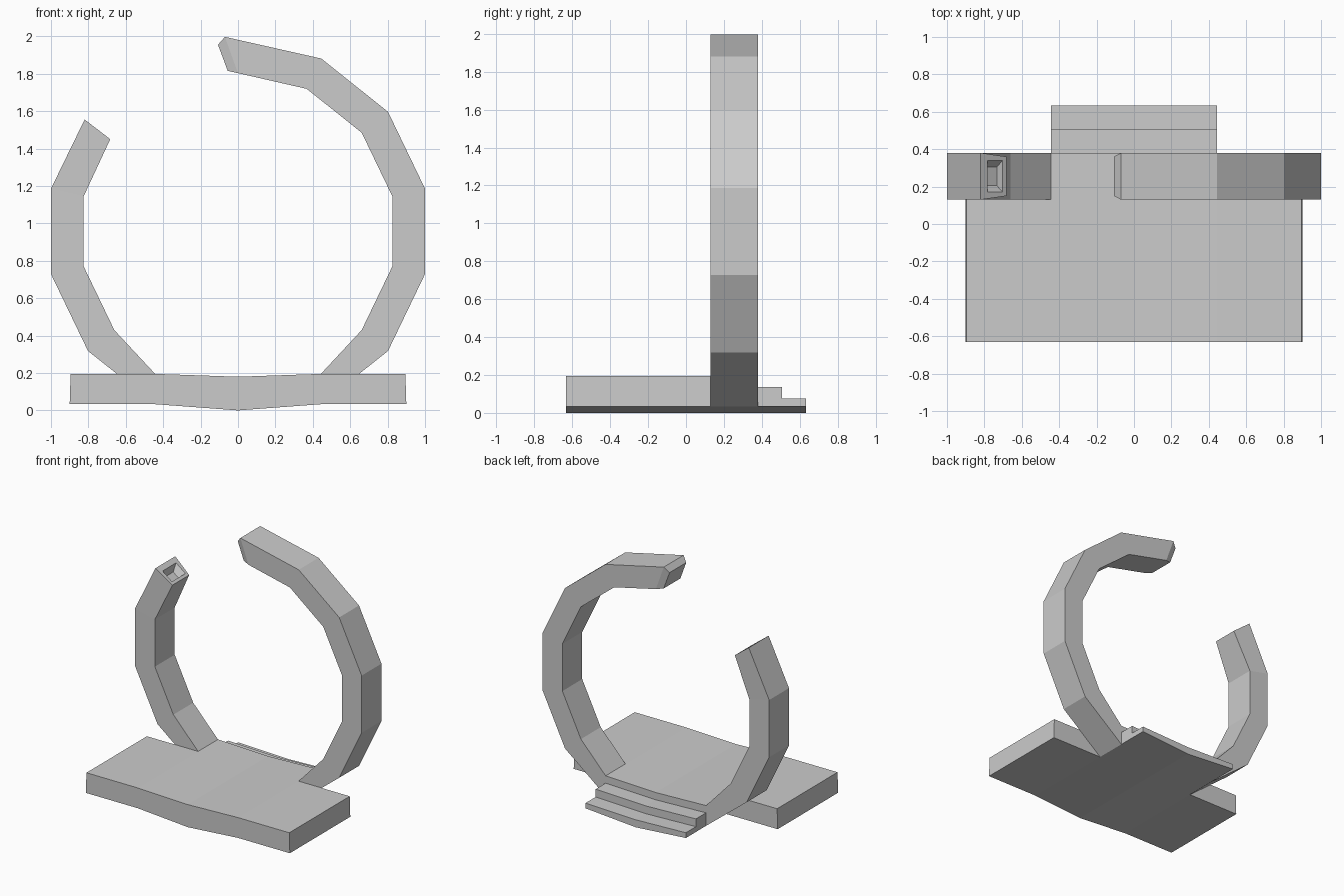
import bpy, bmesh, math
from mathutils import Vector

if "Cube" in bpy.data.objects:
    bpy.data.objects.remove(bpy.data.objects["Cube"])


def make_loft(name, sections, closed=True, cap_start=False, cap_end=False, extra=()):
    """Skin a list of equal-length point loops; extra = index loops (section, points) to fill."""
    bm = bmesh.new()
    rows = [[bm.verts.new(p) for p in s] for s in sections]
    n = len(rows[0])
    for a, b in zip(rows, rows[1:]):
        for i in range(n if closed else n - 1):
            j = (i + 1) % n
            bm.faces.new((a[i], a[j], b[j], b[i]))
    if cap_start:
        bm.faces.new(rows[0])
    if cap_end:
        bm.faces.new(rows[-1])
    for s, idx in extra:
        bm.faces.new([rows[s][i] for i in idx])
    bmesh.ops.recalc_face_normals(bm, faces=bm.faces)
    me = bpy.data.meshes.new(name)
    bm.to_mesh(me)
    bm.free()
    ob = bpy.data.objects.new(name, me)
    bpy.context.collection.objects.link(ob)
    return ob


FRONT, RING_F, RING_B = -0.632, 0.13, 0.38
YC, HALF = 0.255, 0.125
CZ, R_OUT, R_IN = 0.957, 1.0257, 0.846


# Bowed middle of the base, with two steps at the back
def stair(x, bottom, dz):
    prof = [(FRONT, bottom), (FRONT, 0.195 + dz), (RING_B, 0.195 + dz),
            (RING_B, 0.137 + dz), (0.507, 0.137 + dz), (0.507, 0.075 + dz),
            (0.634, 0.075 + dz), (0.634, bottom), (RING_B, bottom)]
    return [(x, y, z) for y, z in prof]


make_loft("base_middle_with_steps",
          [stair(-0.443, 0.033, 0), stair(0, 0.0, -0.015), stair(0.443, 0.033, 0)],
          extra=[(0, range(3, 9)), (2, range(3, 9))])

# Side wings of the base
for side, s in (("left", -1), ("right", 1)):
    def wing(x0, x1):
        return [(s * x0, FRONT, 0.033), (s * x1, FRONT, 0.195),
                (s * x1, RING_F, 0.195), (s * x0, RING_F, 0.033)]
    make_loft("base_wing_" + side, [wing(0.443, 0.443), wing(0.9, 0.895)], cap_end=True)


# Ring arms: rectangular cross-sections along a 14-sided circle
def section(outer, inner, ho=HALF, hi=HALF):
    return [(outer[0], YC - ho, outer[1]), (outer[0], YC + ho, outer[1]),
            (inner[0], YC + hi, inner[1]), (inner[0], YC - hi, inner[1])]


def ring_section(k, s):
    a = math.radians(-90 + 360 / 14 * k)
    c, d = math.cos(a), math.sin(a)
    return section((s * R_OUT * c, CZ + R_OUT * d), (s * R_IN * c, CZ + R_IN * d))


def root(s):
    return section((s * 0.443, 0.033), (s * 0.443, 0.195))


# Long right arm with a tapered tip
make_loft("ring_arm_right",
          [root(1)] + [ring_section(k, 1) for k in range(2, 7)]
          + [section((-0.07, 1.997), (0.0, 1.803)),
             section((-0.107, 1.955), (-0.055, 1.815), 0.105, 0.105)],
          cap_end=True)

# Short left arm with a socket recessed in its end
outer, inner = Vector((-0.82, 1.555)), Vector((-0.683, 1.45))
sink = Vector((-0.02, -0.045))
make_loft("ring_arm_left",
          [root(-1)] + [ring_section(k, -1) for k in range(2, 5)]
          + [section(outer, inner, HALF, 0.105),
             section(outer.lerp(inner, 0.26), outer.lerp(inner, 0.86), 0.085, 0.085),
             section(outer.lerp(inner, 0.4) + sink, outer.lerp(inner, 0.78) + sink, 0.05, 0.05)],
          cap_end=True)
